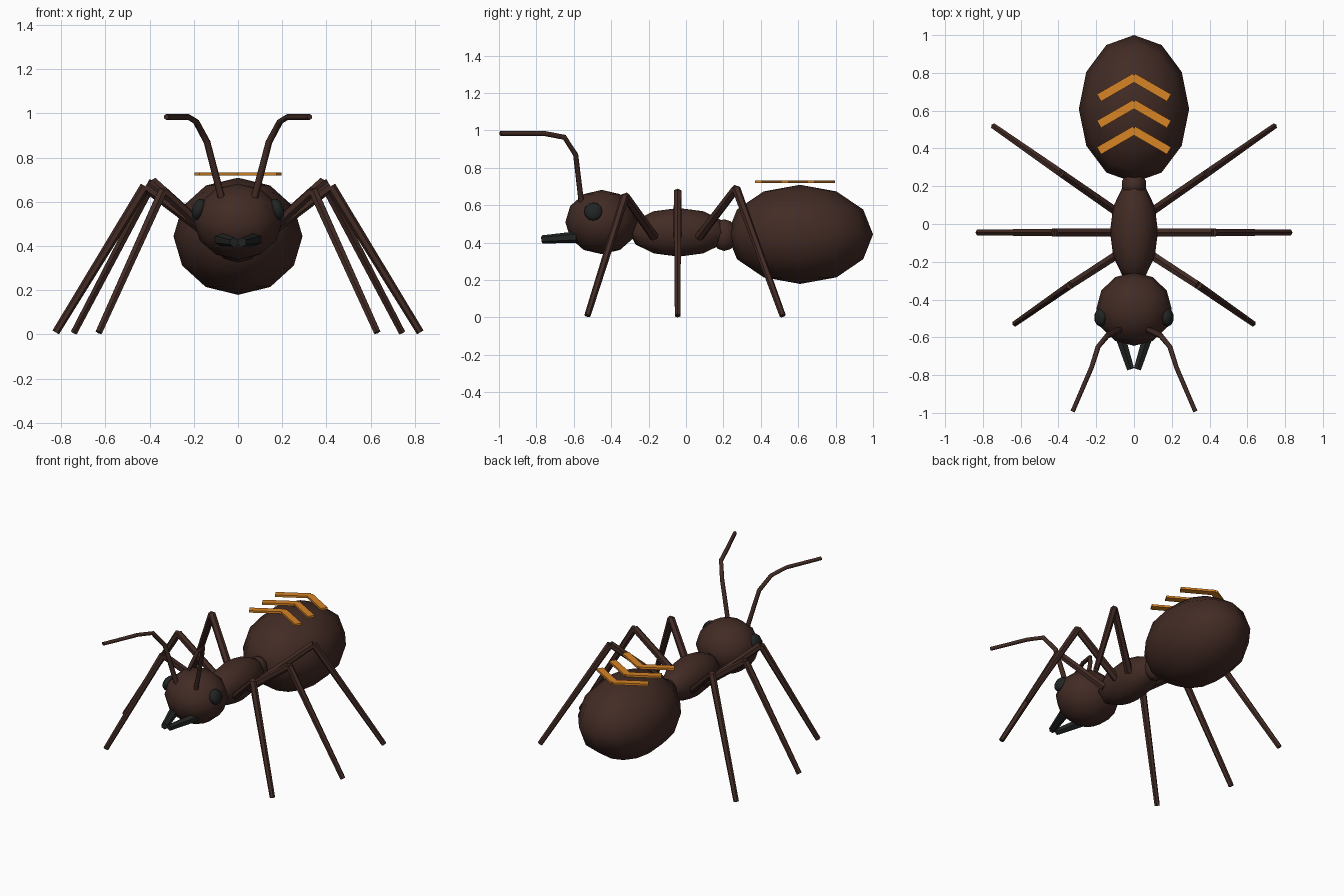
import bpy
from math import radians, sin, cos
from mathutils import Vector

if "Cube" in bpy.data.objects:
    bpy.data.objects.remove(bpy.data.objects["Cube"])


def material(name, color):
    m = bpy.data.materials.new(name)
    m.diffuse_color = (*color, 1)
    m.use_nodes = True
    m.node_tree.nodes["Principled BSDF"].inputs["Base Color"].default_value = m.diffuse_color
    return m


BROWN = material("dark_brown", (0.055, 0.024, 0.018))
BLACK = material("near_black", (0.016, 0.018, 0.018))
ORANGE = material("orange", (0.68, 0.23, 0.018))


def ball(name, center, radii, mat, segments=12, rings=6):
    bpy.ops.mesh.primitive_uv_sphere_add(segments=segments, ring_count=rings, radius=1, location=center)
    ob = bpy.context.object
    ob.name = name
    ob.scale = radii
    bpy.ops.object.shade_smooth()
    ob.data.materials.append(mat)
    return ob


def rod(name, a, b, r1, r2, mat, sides=6):
    a, b = Vector(a), Vector(b)
    d = b - a
    bpy.ops.mesh.primitive_cone_add(vertices=sides, radius1=r1, radius2=r2, depth=d.length,
                                    location=(a + b) / 2,
                                    rotation=d.to_track_quat('Z', 'Y').to_euler())
    ob = bpy.context.object
    ob.name = name
    ob.data.materials.append(mat)
    return ob


# Body
ball("abdomen", (0, 0.61, 0.444), (0.292, 0.39, 0.265), BROWN)
ball("waist", (0, 0.205, 0.44), (0.068, 0.07, 0.085), BROWN, 10, 6)
ball("thorax", (0, -0.04, 0.455), (0.127, 0.265, 0.13), BROWN)
ball("head", (0, -0.45, 0.51), (0.2, 0.195, 0.172), BROWN)

# Leg joints on the right side: hip, knee, foot
LEGS = {
    "front": ((0.10, -0.17, 0.43), (0.34, -0.325, 0.65), (0.63, -0.527, 0.009)),
    "middle": ((0.10, -0.045, 0.43), (0.42, -0.045, 0.67), (0.825, -0.045, 0.009)),
    "rear": ((0.10, 0.07, 0.43), (0.385, 0.268, 0.69), (0.742, 0.517, 0.009)),
}
ANTENNA = [(0.075, -0.56, 0.62), (0.14, -0.59, 0.87), (0.19, -0.65, 0.963),
           (0.225, -0.76, 0.984), (0.325, -0.993, 0.984)]

for side, s in (("right", 1), ("left", -1)):
    def flip(p):
        return (p[0] * s, p[1], p[2])

    # Legs
    for pos, joints in LEGS.items():
        hip, knee, foot = map(flip, joints)
        rod(f"{pos}_upper_leg_{side}", hip, knee, 0.025, 0.023, BROWN)
        rod(f"{pos}_lower_leg_{side}", knee, foot, 0.023, 0.017, BROWN)

    # Eyes and jaws
    eye = ball(f"eye_{side}", flip((0.177, -0.495, 0.566)), (0.032, 0.05, 0.05), BLACK, 10, 6)
    eye.rotation_euler = (0, radians(-18) * s, 0)
    rod(f"jaw_{side}", flip((0.078, -0.58, 0.43)), flip((0.018, -0.768, 0.417)), 0.031, 0.022, BLACK)

    # Antennae
    curve = bpy.data.curves.new(f"antenna_{side}", 'CURVE')
    curve.dimensions = '3D'
    curve.bevel_depth = 0.014
    curve.bevel_resolution = 1
    curve.use_fill_caps = True
    spline = curve.splines.new('POLY')
    spline.points.add(len(ANTENNA) - 1)
    for pt, p in zip(spline.points, ANTENNA):
        pt.co = (*flip(p), 1)
    for i, pt in enumerate(spline.points):
        pt.radius = 1.15 - 0.06 * i
    curve.materials.append(BROWN)
    bpy.context.collection.objects.link(bpy.data.objects.new(f"antenna_{side}", curve))

    # Chevron stripes above the abdomen
    tilt = radians(30)
    for i in range(3):
        length = 0.22
        mid = length / 2 - 0.006
        bpy.ops.mesh.primitive_cube_add(
            size=1, location=(s * mid * cos(tilt), 0.495 + 0.14 * i - mid * sin(tilt), 0.725),
            rotation=(0, 0, -s * tilt))
        bar = bpy.context.object
        bar.name = f"stripe_{i + 1}_{side}"
        bar.scale = (length, 0.044, 0.014)
        bar.data.materials.append(ORANGE)
